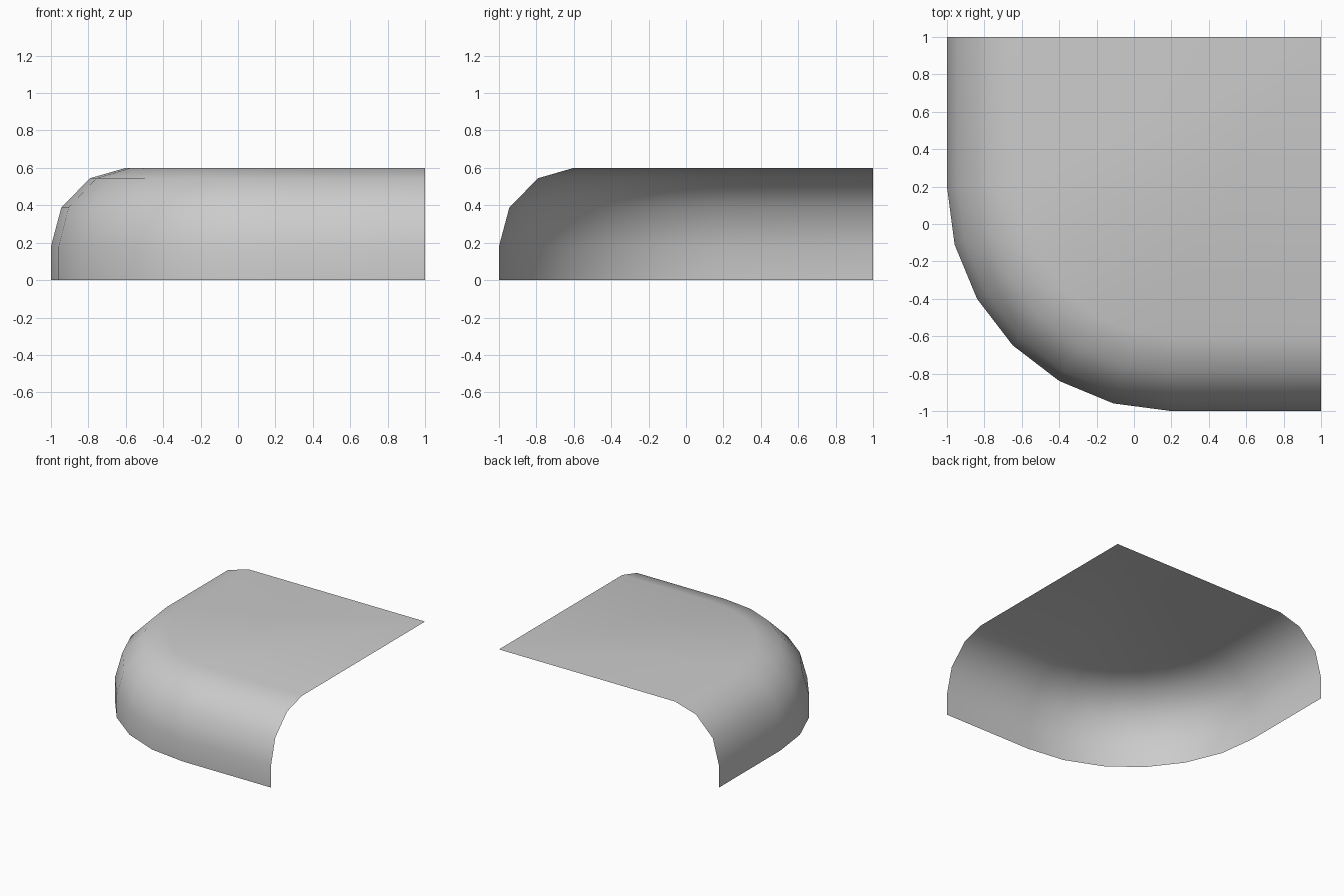
import bpy, bmesh, math

cube = bpy.data.objects.get("Cube")
if cube:
    bpy.data.objects.remove(cube, do_unlink=True)

grey = bpy.data.materials.new("light_grey")
grey.use_nodes = True
colour = (0.6, 0.6, 0.6, 1)
grey.diffuse_color = colour
grey.node_tree.nodes["Principled BSDF"].inputs["Base Color"].default_value = colour

# Edge section: inset from the rim, height
section = [(0, 0), (0, 0.18), (0.056, 0.39), (0.21, 0.545), (0.4, 0.6)]
CENTRE, RADIUS, STEPS = 0.2, 1.2, 6


def outline(inset):
    """Straight left side, rounded corner, straight front side."""
    r = RADIUS - inset
    points = [(CENTRE - r, 1)]
    for i in range(STEPS + 1):
        a = math.pi + i * math.pi / 2 / STEPS
        points.append((CENTRE + r * math.cos(a), CENTRE + r * math.sin(a)))
    return points + [(1, CENTRE - r)]


bm = bmesh.new()
rings = [[bm.verts.new((x, y, z)) for x, y in outline(inset)] for inset, z in section]

# Rounded side wall
for low, high in zip(rings, rings[1:]):
    for i in range(len(low) - 1):
        bm.faces.new((low[i], low[i + 1], high[i + 1], high[i]))

# Flat top, fanned from the square corner
corner = bm.verts.new((1, 1, section[-1][1]))
top = rings[-1]
for a, b in zip(top, top[1:]):
    bm.faces.new((a, b, corner))

for face in bm.faces:
    face.smooth = True

mesh = bpy.data.meshes.new("rounded_corner_shell")
bm.to_mesh(mesh)
bm.free()
mesh.materials.append(grey)
shell = bpy.data.objects.new("rounded_corner_shell", mesh)
bpy.context.collection.objects.link(shell)
